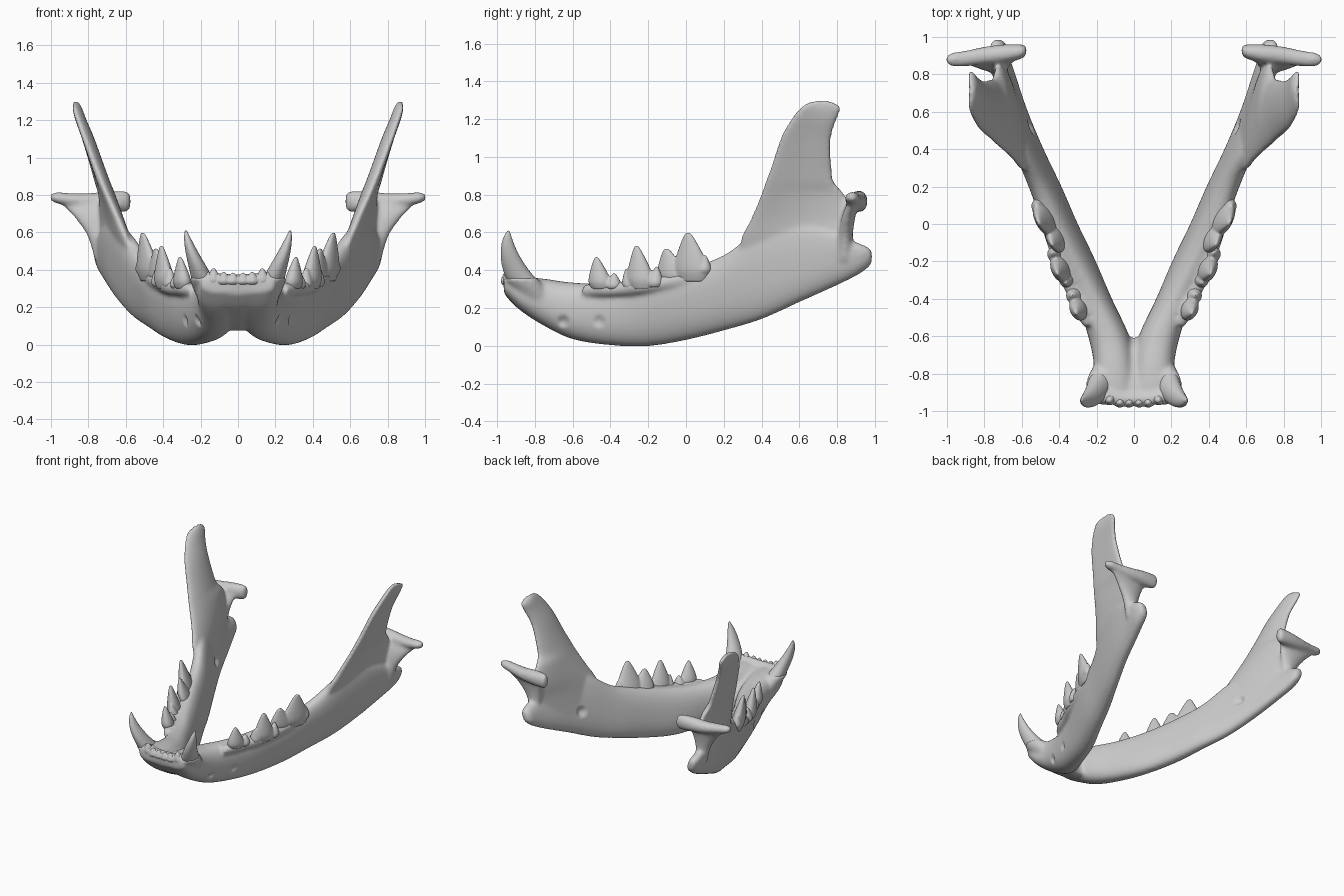
import bpy, bmesh, math
from mathutils import Vector as V

if "Cube" in bpy.data.objects:
    bpy.data.objects.remove(bpy.data.objects["Cube"])


def smooth_rows(rows, n=5):
    """Catmull-Rom interpolation of number rows."""
    out = []
    for i in range(len(rows) - 1):
        p0, p1 = rows[max(i - 1, 0)], rows[i]
        p2, p3 = rows[i + 1], rows[min(i + 2, len(rows) - 1)]
        for k in range(n):
            t = k / n
            out.append([0.5 * (2 * b + (c - a) * t + (2 * a - 5 * b + 4 * c - d) * t * t
                               + (3 * b - a - 3 * c + d) * t ** 3)
                        for a, b, c, d in zip(p0, p1, p2, p3)])
    out.append(list(rows[-1]))
    return out


def loft(bm, sections, power=1.0, bow=0.0, seg=28):
    """Skin rings given as (centre, half axis a, half axis b[, taper towards b])."""
    rings = []
    for c, a, b, *taper in sections:
        ring = []
        for k in range(seg):
            t = 2 * math.pi * k / seg
            u, w = math.cos(t), math.sin(t)
            su = math.copysign(abs(u) ** power, u)
            sw = math.copysign(abs(w) ** power, w)
            wide = 1 - (taper[0] * (sw + 1) / 2 if taper else 0)
            ring.append(bm.verts.new(c + a * su * wide + b * sw - V((bow * (1 - su * su), 0, 0))))
        rings.append(ring)
    for r, s in zip(rings, rings[1:]):
        for k in range(seg):
            j = (k + 1) % seg
            bm.faces.new((r[k], r[j], s[j], s[k]))
    bm.faces.new(rings[0][::-1])
    bm.faces.new(rings[-1])


def finish(bm, name, voxel, iterations):
    """Mirror, fuse and soften the parts, then bake the result."""
    bmesh.ops.recalc_face_normals(bm, faces=bm.faces)
    me = bpy.data.meshes.new(name)
    bm.to_mesh(me)
    bm.free()
    ob = bpy.data.objects.new(name, me)
    bpy.context.collection.objects.link(ob)
    ob.modifiers.new("mirror", 'MIRROR').use_mirror_merge = False
    m = ob.modifiers.new("fuse", 'REMESH')
    m.mode = 'VOXEL'
    m.voxel_size = voxel
    m.use_smooth_shade = True
    s = ob.modifiers.new("soften", 'SMOOTH')
    s.factor = 0.5
    s.iterations = iterations
    dg = bpy.context.evaluated_depsgraph_get()
    baked = bpy.data.meshes.new_from_object(ob.evaluated_get(dg))
    ob.modifiers.clear()
    ob.data = baked
    baked.shade_smooth()
    return ob


jaw = bmesh.new()

# Jaw body: y, x bottom, x top, z bottom, z top, half width, taper
body = [(-.965, .09, .10, .28, .355, .10, 0), (-.88, .10, .11, .19, .365, .115, 0),
        (-.75, .10, .11, .105, .355, .11, 0), (-.6, .13, .14, .035, .335, .11, 0),
        (-.4, .20, .23, .003, .33, .095, 0), (-.2, .27, .335, -.002, .36, .09, 0),
        (0, .36, .43, .03, .41, .085, 0), (.2, .44, .515, .08, .48, .08, .1),
        (.4, .53, .61, .14, .62, .078, .3), (.6, .61, .685, .23, .65, .074, .45),
        (.8, .67, .73, .32, .60, .06, .35), (.9, .70, .74, .37, .55, .05, .1),
        (.96, .71, .74, .41, .525, .038, 0), (.985, .72, .735, .44, .50, .02, 0)]
loft(jaw, [(V(((xb + xt) / 2, y, (zb + zt) / 2)), V((h, 0, 0)),
            V(((xt - xb) / 2, 0, (zt - zb) / 2)), tp)
           for y, xb, xt, zb, zt, h, tp in smooth_rows(body)], power=.85)

# Chin bridge joining both halves: y, z bottom, z top, half width
chin = [(-.96, .27, .35, .12), (-.88, .19, .35, .12), (-.75, .115, .31, .11),
        (-.66, .075, .27, .09), (-.61, .08, .2, .06)]
loft(jaw, [(V((.01, y, (a + b) / 2)), V((h, 0, 0)), V((0, 0, (b - a) / 2)))
           for y, a, b, h in smooth_rows(chin)], power=.9)

# Coronoid blade: z, y front, y back, x front, x back, half thickness
blade = [(.36, .27, .86, .53, .70, .035), (.55, .285, .885, .59, .73, .045),
         (.68, .345, .88, .645, .725, .044), (.8, .395, .84, .70, .73, .04),
         (.87, .42, .785, .73, .75, .038), (.95, .45, .772, .762, .772, .036),
         (1.1, .50, .77, .818, .818, .033), (1.2, .555, .80, .855, .857, .029),
         (1.255, .60, .82, .873, .873, .025), (1.285, .64, .79, .88, .88, .018),
         (1.3, .69, .75, .885, .885, .01)]
loft(jaw, [(V(((xf + xb) / 2, (yf + yb) / 2, z)), V(((xb - xf) / 2, (yb - yf) / 2, 0)),
            V((h, 0, 0)))
           for z, yf, yb, xf, xb, h in smooth_rows(blade)], power=.9, bow=.018, seg=40)

# Condyle bar: x, y, z, half depth, half height
condyle = [(.575, .93, .765, .02, .035), (.6, .922, .765, .038, .056), (.7, .91, .765, .05, .055),
           (.8, .9, .765, .048, .045), (.9, .885, .775, .042, .036),
           (.97, .88, .785, .037, .03), (1.003, .88, .788, .018, .018)]
loft(jaw, [(V((x, y, z)), V((0, h, 0)), V((0, 0, w)))
           for x, y, z, h, w in smooth_rows(condyle)])

# Condyle neck: z, x inner, x outer, y, half depth
neck = [(.45, .69, .765, .84, .04), (.58, .68, .805, .845, .038), (.68, .655, .875, .86, .036),
        (.74, .63, .935, .88, .034), (.78, .61, .96, .89, .025)]
loft(jaw, [(V(((a + b) / 2, y, z)), V(((b - a) / 2, 0, 0)), V((0, h, 0)))
           for z, a, b, y, h in smooth_rows(neck)])

# Gum ridges under the cheek teeth and the incisors: x, y, z, radius
gum = [(.24, -.54, .29, .03), (.285, -.45, .30, .042), (.325, -.36, .30, .038),
       (.375, -.25, .315, .045), (.415, -.13, .33, .042), (.45, 0, .355, .048),
       (.485, .11, .40, .04), (.50, .2, .43, .03)]
loft(jaw, [(V((x, y, z)), V((.9, -.42, 0)) * r, V((0, 0, r)))
           for x, y, z, r in smooth_rows(gum)])
front_gum = [(-.02, -.935, .34, .036), (.08, -.935, .345, .036), (.17, -.92, .355, .04)]
loft(jaw, [(V((x, y, z)), V((0, r, 0)), V((0, 0, r)))
           for x, y, z, r in smooth_rows(front_gum)])

# Canine sockets, then canines: x, y, z, radius along a curved path
canine = [(.15, -.78, .24, .065), (.182, -.855, .33, .072), (.213, -.905, .41, .058),
          (.245, -.935, .49, .041), (.268, -.945, .56, .024), (.28, -.94, .612, .007)]


def canine_loft(bm, rows, grow):
    loft(bm, [(V((x, y, z)), V((r * .85 + grow, 0, 0)), V((0, r * 1.15 + grow, 0)))
              for x, y, z, r in rows])


canine_loft(jaw, smooth_rows(canine)[:8], .009)
jawbone = finish(jaw, "jawbone", .011, 10)
bm = bmesh.new()
canine_loft(bm, smooth_rows(canine), 0)
finish(bm, "canines", .008, 2)

# Small nerve openings: y, z, radius, depth, outer (+1) or inner (-1) face
for y, z, r, depth, side in [(-.65, .13, .04, .018, 1), (-.46, .13, .04, .012, 1),
                             (.52, .38, .05, .022, -1)]:
    moves = []
    for v in jawbone.data.vertices:
        d = math.hypot(v.co.y - y, v.co.z - z)
        out = math.copysign(1, v.co.x)
        if d < r and abs(v.co.x) > .12 and v.normal.x * out * side > .2:
            moves.append((v, V((-out * side * depth * (1 - (d / r) ** 2) ** 2, 0, 0))))
    for v, mv in moves:
        v.co += mv


def cusp(bm, base, tip, ry, rx):
    """Pointed cusp whose base is stretched along the jaw."""
    b, t = V(base), V(tip)
    rows = smooth_rows([(0, .8), (.2, 1), (.45, .84), (.75, .5), (.93, .26), (1, .12)], 3)
    loft(bm, [(b.lerp(t, f), V((.42, .9, 0)) * ry * s, V((.9, -.42, 0)) * rx * s)
              for f, s in rows], seg=20)


# Cheek teeth: each a list of base, tip, length radius, width radius
teeth = {
    "front_premolars": [((.295, -.45, .30), (.31, -.475, .47), .065, .045),
                        ((.32, -.385, .30), (.33, -.38, .385), .045, .042)],
    "rear_premolars": [((.36, -.295, .30), (.365, -.315, .41), .04, .04),
                       ((.39, -.235, .30), (.41, -.262, .53), .078, .048),
                       ((.42, -.165, .31), (.43, -.155, .42), .045, .042)],
    "molars": [((.42, -.06, .33), (.44, -.105, .515), .09, .046),
               ((.47, .035, .34), (.51, .01, .60), .105, .05),
               ((.505, .09, .38), (.52, .10, .48), .045, .04)],
}
for name, cusps in teeth.items():
    bm = bmesh.new()
    for c in cusps:
        cusp(bm, *c)
    finish(bm, name, .007, 3)

# Incisors: a low blunt row between the canines
bm = bmesh.new()
for x, y, z in [(.026, -.957, .385), (.075, -.957, .39), (.13, -.945, .41)]:
    cusp(bm, (x, y + .02, .32), (x, y, z), .04, .042)
finish(bm, "incisors", .007, 3)
